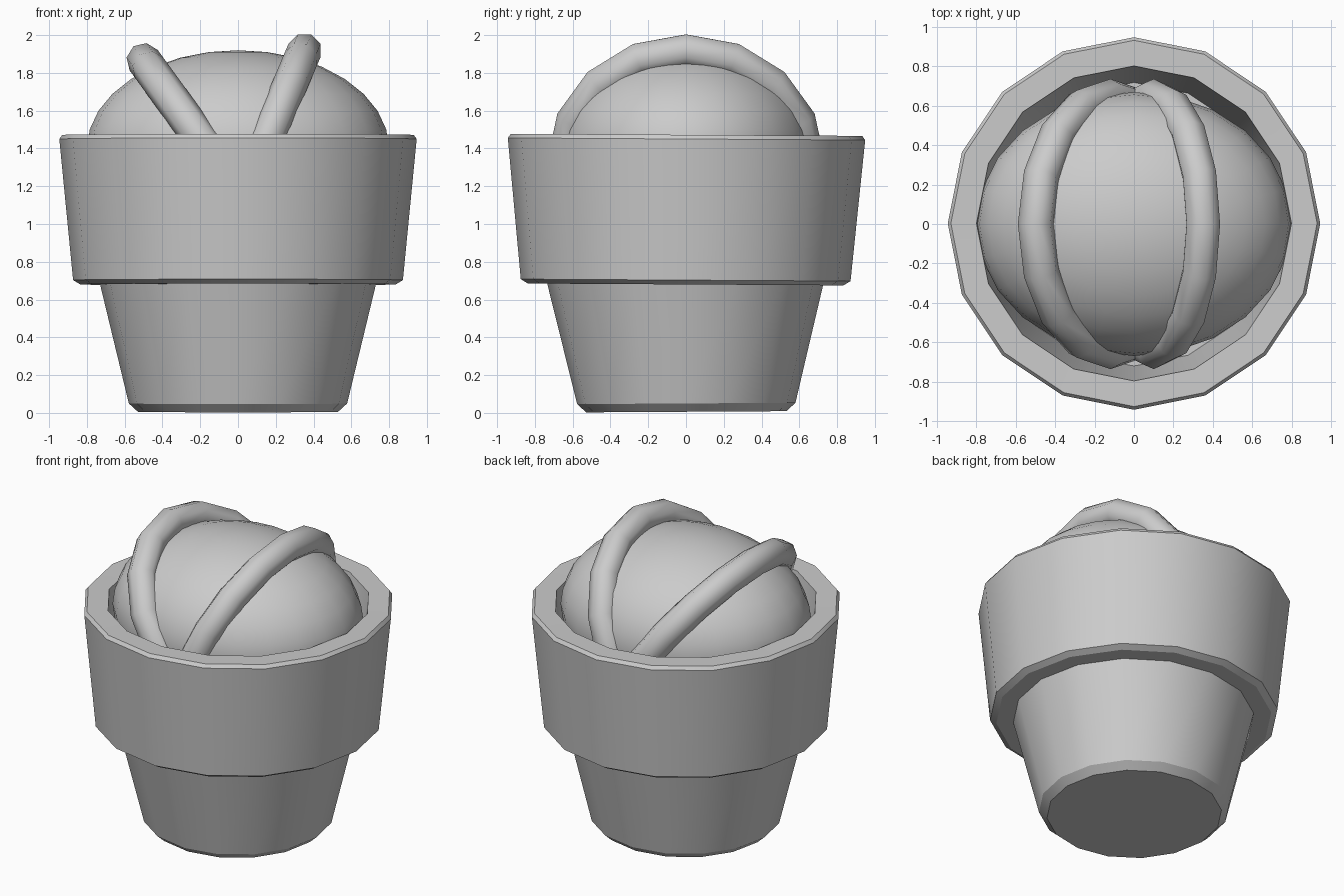
import bpy, bmesh, math
from mathutils import Matrix

cube = bpy.data.objects.get("Cube")
if cube:
    bpy.data.objects.remove(cube, do_unlink=True)

grey = bpy.data.materials.new("plain grey")
grey.use_nodes = True
grey.diffuse_color = (0.6, 0.6, 0.6, 1)
grey.node_tree.nodes["Principled BSDF"].inputs["Base Color"].default_value = (0.6, 0.6, 0.6, 1)


def finish(bm, name, angle):
    """Turn a bmesh into a shaded object."""
    bmesh.ops.recalc_face_normals(bm, faces=bm.faces)
    mesh = bpy.data.meshes.new(name)
    bm.to_mesh(mesh)
    bm.free()
    mesh.materials.append(grey)
    ob = bpy.data.objects.new(name, mesh)
    bpy.context.collection.objects.link(ob)
    bpy.ops.object.select_all(action='DESELECT')
    ob.select_set(True)
    bpy.context.view_layer.objects.active = ob
    bpy.ops.object.shade_smooth_by_angle(angle=math.radians(angle))
    return ob


def lathe(name, profile, tilt=0):
    """Sixteen-sided turned part from (radius, height) points."""
    bm = bmesh.new()
    verts = [bm.verts.new((r, 0, z)) for r, z in profile]
    edges = [bm.edges.new(pair) for pair in zip(verts, verts[1:])]
    bmesh.ops.spin(bm, geom=verts + edges, axis=(0, 0, 1), cent=(0, 0, 0),
                   steps=16, angle=math.tau)
    bmesh.ops.remove_doubles(bm, verts=bm.verts, dist=0.0005)
    mid = sum(z for r, z in profile) / len(profile)
    bmesh.ops.rotate(bm, verts=bm.verts, cent=(0, 0, mid),
                     matrix=Matrix.Rotation(tilt, 3, 'X'))
    return finish(bm, name, 30)


def ring(name, x, z, lean, major=0.645, minor=0.092, steps=16):
    """Upright hoop in the y-z plane, leaning sideways."""
    bm = bmesh.new()
    circle = bmesh.ops.create_circle(
        bm, segments=8, radius=minor,
        matrix=Matrix.Translation((0, 0, major)) @ Matrix.Rotation(math.pi / 2, 4, 'X'))
    geom = circle["verts"] + bm.edges[:]
    bmesh.ops.spin(bm, geom=geom, axis=(1, 0, 0), cent=(0, 0, 0),
                   steps=steps, angle=math.tau)
    bmesh.ops.remove_doubles(bm, verts=bm.verts, dist=0.0005)
    bmesh.ops.transform(bm, verts=bm.verts, matrix=Matrix.Translation((x, 0, z))
                        @ Matrix.Rotation(math.radians(lean), 4, 'Y'))
    return finish(bm, name, 60)


# Tapered cup with a chamfered foot
lathe("cup_base", [(0, 0.006), (0.53, 0.006), (0.578, 0.05), (0.735, 0.70), (0, 0.70)], 0.006)

# Wide hollow collar
lathe("cup_collar", [(0, 0.68), (0.835, 0.68), (0.873, 0.703), (0.946, 1.45), (0.93, 1.472),
                     (0.80, 1.47), (0.72, 0.80), (0, 0.80)], -0.006)

# Squashed scoop
bm = bmesh.new()
bmesh.ops.create_uvsphere(bm, u_segments=24, v_segments=16, radius=1)
bmesh.ops.transform(bm, verts=bm.verts, matrix=Matrix.Translation((0, 0, 1.40))
                    @ Matrix.Diagonal((0.80, 0.67, 0.52, 1)))
finish(bm, "scoop", 60)

# Pair of crossing hoops over the scoop
ring("left_hoop", 0.10, 1.325, 23)
ring("right_hoop", -0.12, 1.345, -36)
